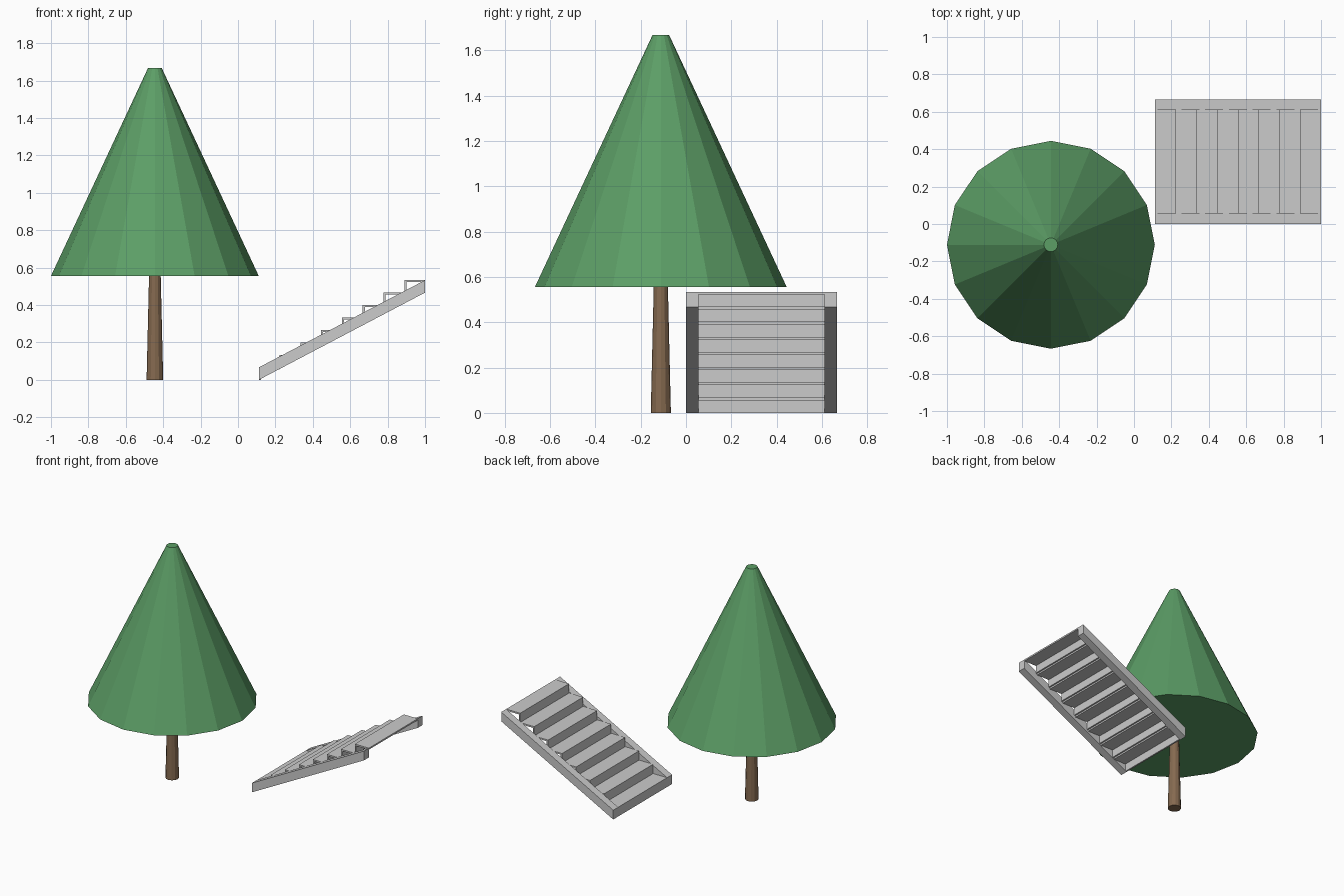
import bpy, bmesh
from mathutils import Matrix, Vector

if "Cube" in bpy.data.objects:
    bpy.data.objects.remove(bpy.data.objects["Cube"], do_unlink=True)

U = 1 / 9  # layout module


def material(name, rgb):
    mat = bpy.data.materials.new(name)
    mat.use_nodes = True
    mat.diffuse_color = (*rgb, 1)
    mat.node_tree.nodes["Principled BSDF"].inputs["Base Color"].default_value = (*rgb, 1)
    return mat


def finish(name, bm, mat):
    bmesh.ops.recalc_face_normals(bm, faces=bm.faces)
    mesh = bpy.data.meshes.new(name)
    bm.to_mesh(mesh)
    bm.free()
    mesh.materials.append(mat)
    obj = bpy.data.objects.new(name, mesh)
    bpy.context.collection.objects.link(obj)
    return obj


def frustum(name, mat, sides, r_low, r_high, z_low, z_high):
    bm = bmesh.new()
    centre = Vector((-4 * U, -U, (z_low + z_high) / 2))
    bmesh.ops.create_cone(bm, cap_ends=True, segments=sides, radius1=r_low,
                          radius2=r_high, depth=z_high - z_low,
                          matrix=Matrix.Translation(centre))
    return finish(name, bm, mat)


def extrude_profile(name, mat, profile, y_low, y_high):
    """Side profile in x and z, extruded along y."""
    bm = bmesh.new()
    face = bm.faces.new([bm.verts.new((x, y_low, z)) for x, z in profile])
    out = bmesh.ops.extrude_face_region(bm, geom=[face])["geom"]
    verts = [v for v in out if isinstance(v, bmesh.types.BMVert)]
    bmesh.ops.translate(bm, verts=verts, vec=(0, y_high - y_low, 0))
    return finish(name, bm, mat)


green = material("leaf green", (0.107, 0.342, 0.133))
brown = material("bark brown", (0.235, 0.144, 0.08))
grey = material("stair grey", (0.6, 0.6, 0.6))

# Tree
frustum("tree_trunk", brown, 12, 0.4 * U, 0.28 * U, 0, 5.05 * U)
frustum("tree_foliage", green, 16, 5 * U, U / 3, 5 * U, 15 * U)

# Stair dimensions
steps = 8
rise = 0.6 * U
height = steps * rise
x_low, x_high = U, 9 * U
depth, side, board = 6 * U, 0.5 * U, 0.1 * U

# Sloping side beams
beam = [(x_low, 0), (x_high, height - rise), (x_high, height), (x_low, rise)]
for name, y in (("stair_front_beam", 0), ("stair_back_beam", depth - side)):
    extrude_profile(name, grey, beam, y, y + side)

# Steps: a thin riser and tread joined in an L
for k in range(steps):
    x, z = x_low + k * U, k * rise
    top, end = z + rise, x + U
    step = [(x, z), (x + board, z), (x + board, top - board),
            (end, top - board), (end, top), (x, top)]
    extrude_profile(f"stair_step_{k + 1}", grey, step, side, depth - side)
